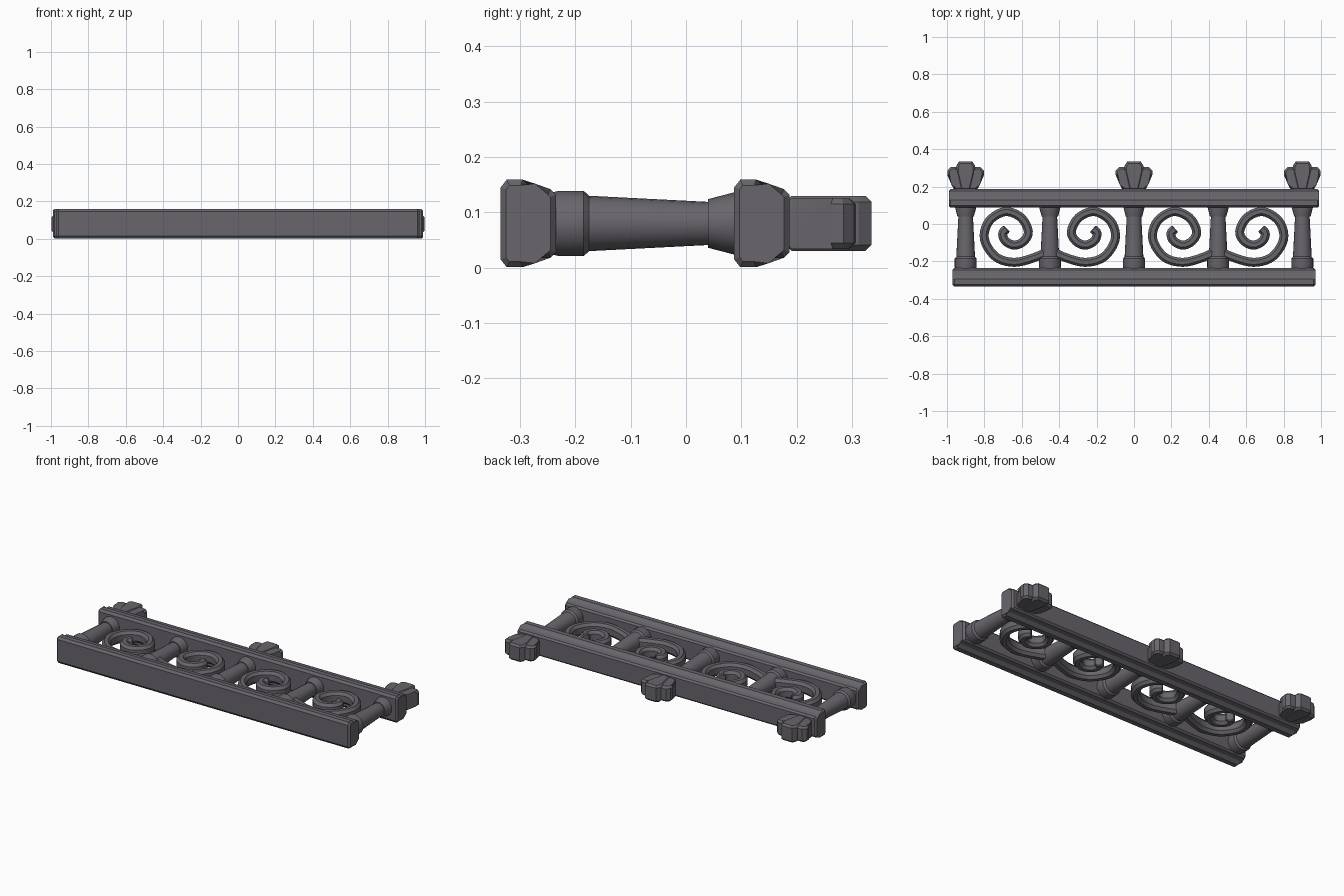
import bpy, bmesh, math
from mathutils import Vector, Matrix

cube = bpy.data.objects.get("Cube")
if cube:
    bpy.data.objects.remove(cube, do_unlink=True)

MID = 0.08  # height of the centre plane
iron = bpy.data.materials.new("dark grey iron")
iron.use_nodes = True
colour = (0.14, 0.13, 0.15, 1)
iron.diffuse_color = colour
iron.node_tree.nodes["Principled BSDF"].inputs["Base Color"].default_value = colour


def finish(name, bm, smooth=30):
    bmesh.ops.recalc_face_normals(bm, faces=bm.faces)
    mesh = bpy.data.meshes.new(name)
    bm.to_mesh(mesh)
    bm.free()
    mesh.materials.append(iron)
    obj = bpy.data.objects.new(name, mesh)
    bpy.context.collection.objects.link(obj)
    bpy.ops.object.select_all(action='DESELECT')
    obj.select_set(True)
    bpy.context.view_layer.objects.active = obj
    bpy.ops.object.shade_smooth_by_angle(angle=math.radians(smooth))
    return obj


def skin(bm, rings):
    """Join closed rings of points into a capped skin; returns the two caps."""
    loops = [[bm.verts.new(p) for p in ring] for ring in rings]
    n = len(loops[0])
    for a, b in zip(loops, loops[1:]):
        for i in range(n):
            j = (i + 1) % n
            bm.faces.new((a[i], a[j], b[j], b[i]))
    return [bm.faces.new(loops[0]), bm.faces.new(loops[-1])]


def prism(bm, rings, chamfer):
    caps = skin(bm, rings)
    edges = list({e for f in caps for e in f.edges})
    bmesh.ops.bevel(bm, geom=edges, offset=chamfer, segments=1, affect='EDGES')


# Moulded rails: stepped section run along x
HALF_SECTION = [(0, 0.065), (0.011, 0.079), (0.04, 0.079),
                (0.058, 0.062), (0.09, 0.062), (0.1, 0.052)]
SECTION = HALF_SECTION + [(y, -z) for y, z in reversed(HALF_SECTION)]


def rail(name, y0, half):
    bm = bmesh.new()
    prism(bm, [[(x, y0 + y, MID + z) for y, z in SECTION] for x in (-half, half)], 0.01)
    finish(name, bm, 20)


rail("bottom_rail", -0.335, 0.97)
rail("top_rail", 0.087, 0.99)

# Turned balusters: (position along y, radius)
TURNING = [(-0.245, 0.055), (-0.23, 0.059), (-0.185, 0.059), (-0.175, 0.05),
           (0.04, 0.039), (0.04, 0.044), (0.09, 0.057), (0.1, 0.057)]
SIDES = 20
for k in range(5):
    cx = -0.9 + 0.45 * k
    bm = bmesh.new()
    skin(bm, [[(cx + r * math.cos(math.tau * i / SIDES), y,
                MID + r * math.sin(math.tau * i / SIDES)) for i in range(SIDES)]
              for y, r in TURNING])
    finish(f"baluster_{k + 1}", bm)

# Scrolls: path measured from the baluster they spring from
PATH = [Vector(p) for p in [
    (0.0, -0.14), (0.08, -0.178), (0.19, -0.205), (0.29, -0.175), (0.35, -0.08),
    (0.325, 0.015), (0.24, 0.066), (0.155, 0.035), (0.115, -0.04), (0.14, -0.092),
    (0.19, -0.113), (0.238, -0.09), (0.252, -0.05), (0.23, -0.025)]]


def smooth_path(pts, steps=5):
    ext = [2 * pts[0] - pts[1]] + pts + [2 * pts[-1] - pts[-2]]
    out = []
    for a, b, c, d in zip(ext, ext[1:], ext[2:], ext[3:]):
        for s in range(steps):
            t = s / steps
            out.append(0.5 * (2 * b + (c - a) * t + (2 * a - 5 * b + 4 * c - d) * t * t
                              + (3 * b - a - 3 * c + d) * t ** 3))
    return out + [pts[-1]]


BAR = [(0.024, 0.018), (0.011, 0.034), (-0.011, 0.034), (-0.024, 0.018)]
BAR += [(-w, -h) for w, h in BAR]
LINE = smooth_path(PATH)
for k in range(4):
    side = -1 if k % 2 == 0 else 1
    cx = -0.45 if k < 2 else 0.45
    rings = []
    for i, p in enumerate(LINE):
        tangent = (LINE[min(i + 1, len(LINE) - 1)] - LINE[max(i - 1, 0)]).normalized()
        normal = Vector((-tangent.y, tangent.x))
        rings.append([(cx + side * (p.x + normal.x * w), p.y + normal.y * w, MID + h)
                      for w, h in BAR])
    bm = bmesh.new()
    prism(bm, rings, 0.005)
    finish(f"scroll_{k + 1}", bm, 25)

# Three-lobed finials on the top rail
CENTRE_LOBE = [(0.028, 0.18), (0.05, 0.275), (0.05, 0.312), (0.035, 0.335)]
CENTRE_LOBE += [(-x, y) for x, y in reversed(CENTRE_LOBE)]
SIDE_LOBE = [(0.0, 0.18), (0.06, 0.18), (0.066, 0.215), (0.098, 0.262),
             (0.098, 0.285), (0.08, 0.304), (0.05, 0.306), (0.03, 0.285)]
for k, cx in enumerate((-0.9, 0, 0.9)):
    bm = bmesh.new()
    for outline, sign, depth in ((CENTRE_LOBE, 1, 0.05), (SIDE_LOBE, 1, 0.046), (SIDE_LOBE, -1, 0.046)):
        prism(bm, [[(cx + sign * x, y, MID + z) for x, y in outline]
                   for z in (-depth, depth)], 0.011)
    finish(f"finial_{k + 1}", bm, 25)
